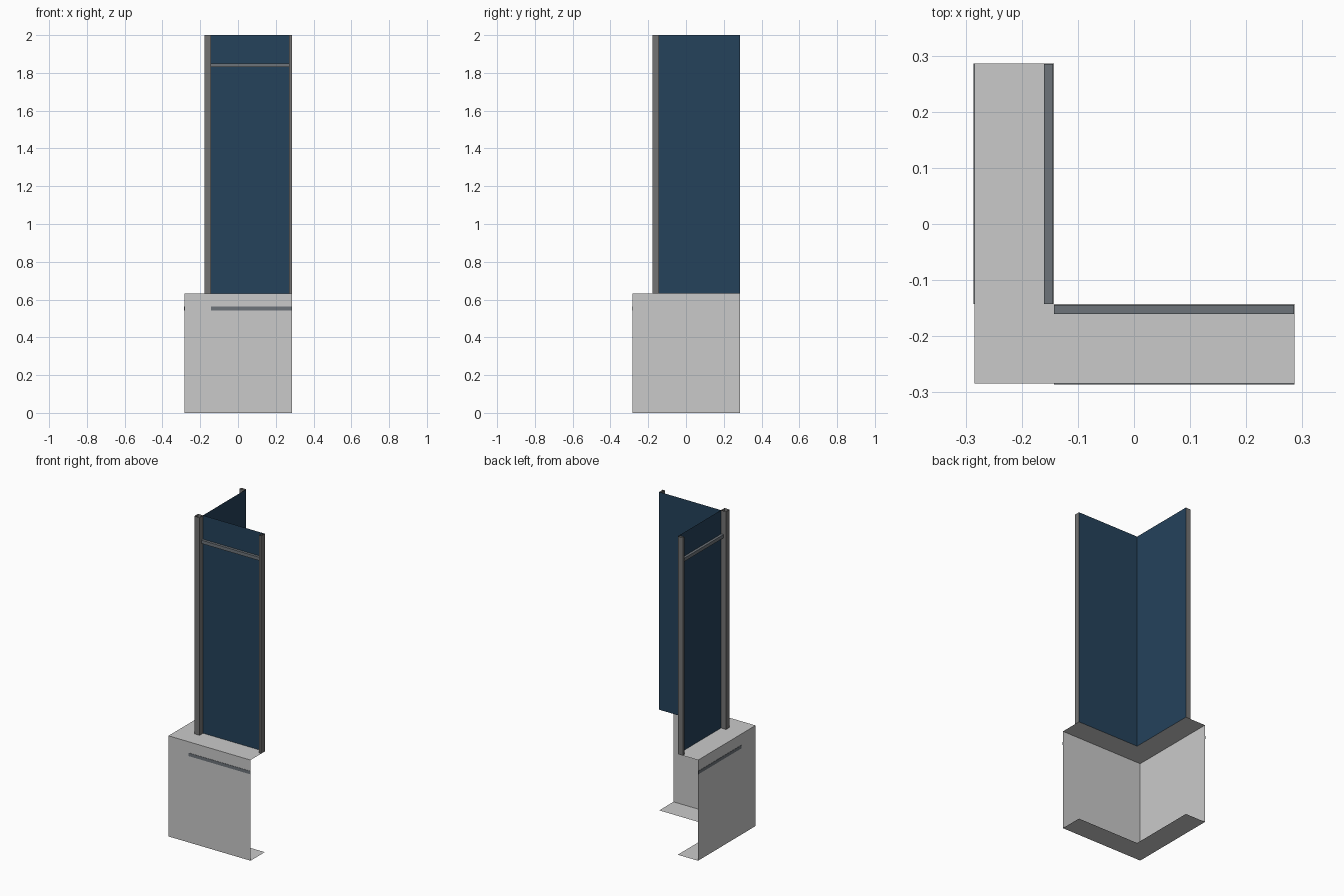
import bpy, bmesh

cube = bpy.data.objects.get("Cube")
if cube:
    bpy.data.objects.remove(cube)

END = 0.286      # open ends of both wings
OUT = -0.284     # outer wall of the base
INNER = -0.143   # plane of the panels
POST = -0.178    # outer face of the posts
LEDGE = 0.632    # top of the base
TOP = 2.0


def material(name, rgb):
    m = bpy.data.materials.new(name)
    m.use_nodes = True
    m.diffuse_color = (*rgb, 1)
    m.node_tree.nodes["Principled BSDF"].inputs["Base Color"].default_value = (*rgb, 1)
    return m


light_grey = material("light_grey", (0.59, 0.59, 0.59))
navy = material("navy_blue", (0.018, 0.054, 0.105))
post_grey = material("post_grey", (0.175, 0.175, 0.175))
rail_grey = material("rail_grey", (0.155, 0.175, 0.195))


def finish(name, bm, mat):
    bmesh.ops.recalc_face_normals(bm, faces=bm.faces)
    me = bpy.data.meshes.new(name)
    bm.to_mesh(me)
    bm.free()
    me.materials.append(mat)
    ob = bpy.data.objects.new(name, me)
    bpy.context.scene.collection.objects.link(ob)
    return ob


def loft(name, rows, mat):
    """Sheet of quads joining successive rows of points."""
    bm = bmesh.new()
    grid = [[bm.verts.new(p) for p in row] for row in rows]
    for a, b in zip(grid, grid[1:]):
        for i in range(len(a) - 1):
            bm.faces.new((a[i], a[i + 1], b[i + 1], b[i]))
    return finish(name, bm, mat)


def corner_sweep(name, profile, mat):
    """Sweep (offset, height) points round the mitred corner."""
    loft(name, [[(END, o, z), (o, o, z), (o, END, z)] for o, z in profile], mat)


def upright(name, path, mat):
    """Thin vertical folded sheet standing on the base."""
    loft(name, [[(x, y, z) for x, y in path] for z in (LEDGE, TOP)], mat)


def box(name, lo, hi, mat):
    bm = bmesh.new()
    bmesh.ops.create_cube(bm, size=1)
    for v in bm.verts:
        v.co = [lo[i] if v.co[i] < 0 else hi[i] for i in range(3)]
    finish(name, bm, mat)


# Folded channel base and tall corner panels
corner_sweep("base", [(INNER, LEDGE), (OUT, LEDGE), (OUT, 0), (INNER, 0)], light_grey)
corner_sweep("panels", [(INNER, LEDGE), (INNER, TOP)], navy)

# Hollow square corner post
upright("corner_post", [(INNER, INNER), (POST, INNER), (POST, POST),
                        (INNER, POST), (INNER, INNER)], post_grey)

# Each wing: end post, upper rail, strip on the base; second wing swaps x and y
for wing, swap in (("front", False), ("side", True)):
    def place(p):
        return (p[1], p[0], *p[2:]) if swap else tuple(p)

    upright(wing + "_end_post",
            [place(p) for p in ((0.271, INNER), (0.271, POST), (END, POST), (END, INNER))],
            post_grey)
    box(wing + "_upper_rail", place((INNER, -0.160, 1.830)),
        place((END - 0.001, INNER - 0.001, 1.851)), rail_grey)
    box(wing + "_base_strip", place((INNER, OUT - 0.002, 0.543)),
        place((END, OUT - 0.0003, 0.563)), rail_grey)
